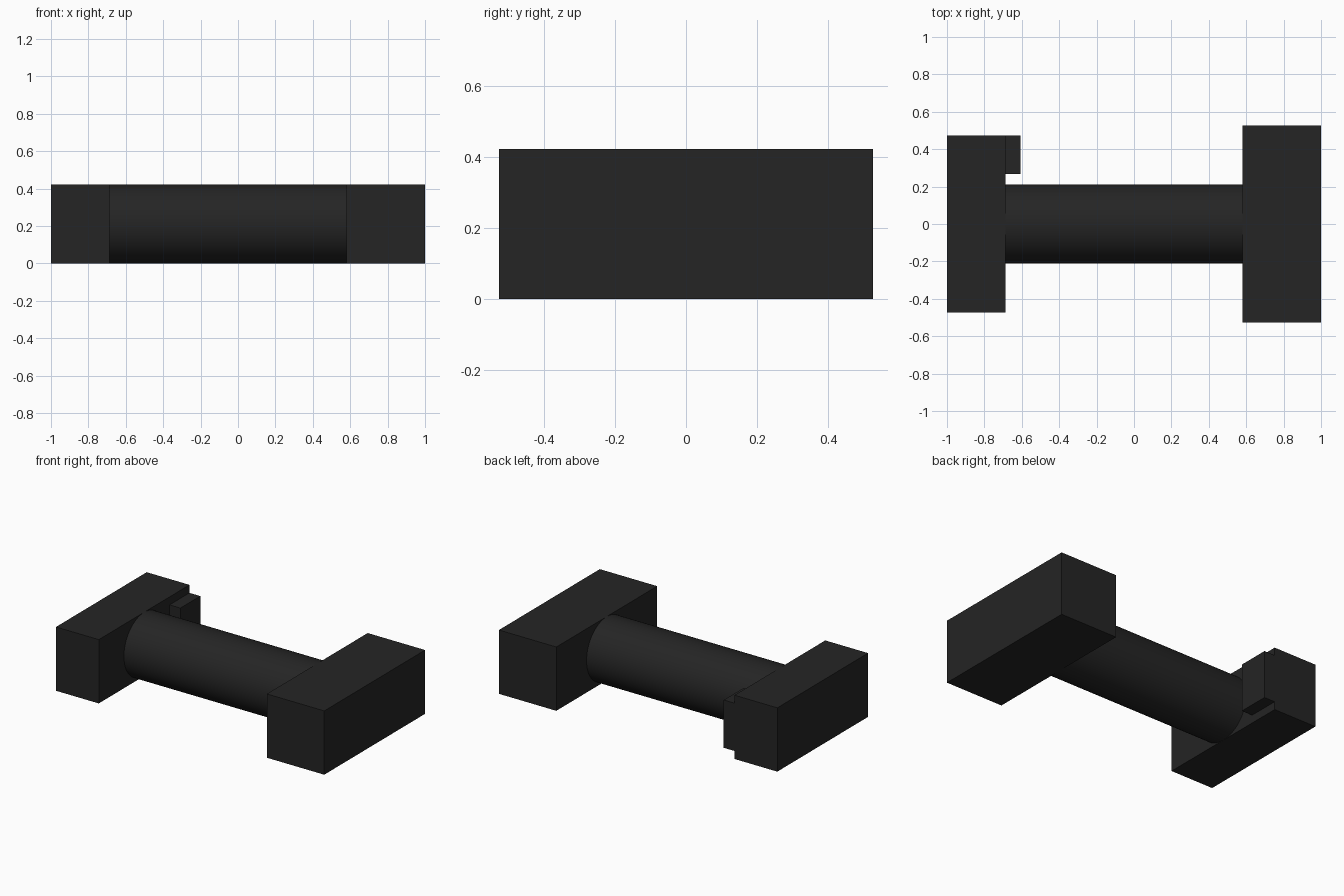
import bpy
import math

if "Cube" in bpy.data.objects:
    bpy.data.objects.remove(bpy.data.objects["Cube"])

H = 0.422  # overall height

black = bpy.data.materials.new("matte_black")
black.diffuse_color = (0.018, 0.018, 0.018, 1)
black.use_nodes = True
black.node_tree.nodes["Principled BSDF"].inputs["Base Color"].default_value = black.diffuse_color


def box(name, x0, x1, y0, y1, z0, z1):
    bpy.ops.mesh.primitive_cube_add(
        size=1, location=((x0 + x1) / 2, (y0 + y1) / 2, (z0 + z1) / 2))
    ob = bpy.context.object
    ob.name = name
    ob.scale = (x1 - x0, y1 - y0, z1 - z0)
    bpy.ops.object.transform_apply(location=False, rotation=False, scale=True)
    ob.data.materials.append(black)
    return ob


# End blocks
box("large_end_block", 0.58, 1.0, -0.527, 0.527, 0, H)
box("small_end_block", -1.0, -0.687, -0.474, 0.474, 0, H)

# Small tab on the inner face of the narrower block
box("side_tab", -0.687, -0.608, 0.266, 0.474, 0.053, H - 0.053)

# Round bar joining the blocks
bpy.ops.mesh.primitive_cylinder_add(
    vertices=64, radius=H / 2, depth=0.58 + 0.687,
    location=((0.58 - 0.687) / 2, 0, H / 2), rotation=(0, math.pi / 2, 0))
bar = bpy.context.object
bar.name = "round_bar"
bar.data.materials.append(black)
bpy.ops.object.shade_smooth_by_angle(angle=math.radians(30))
